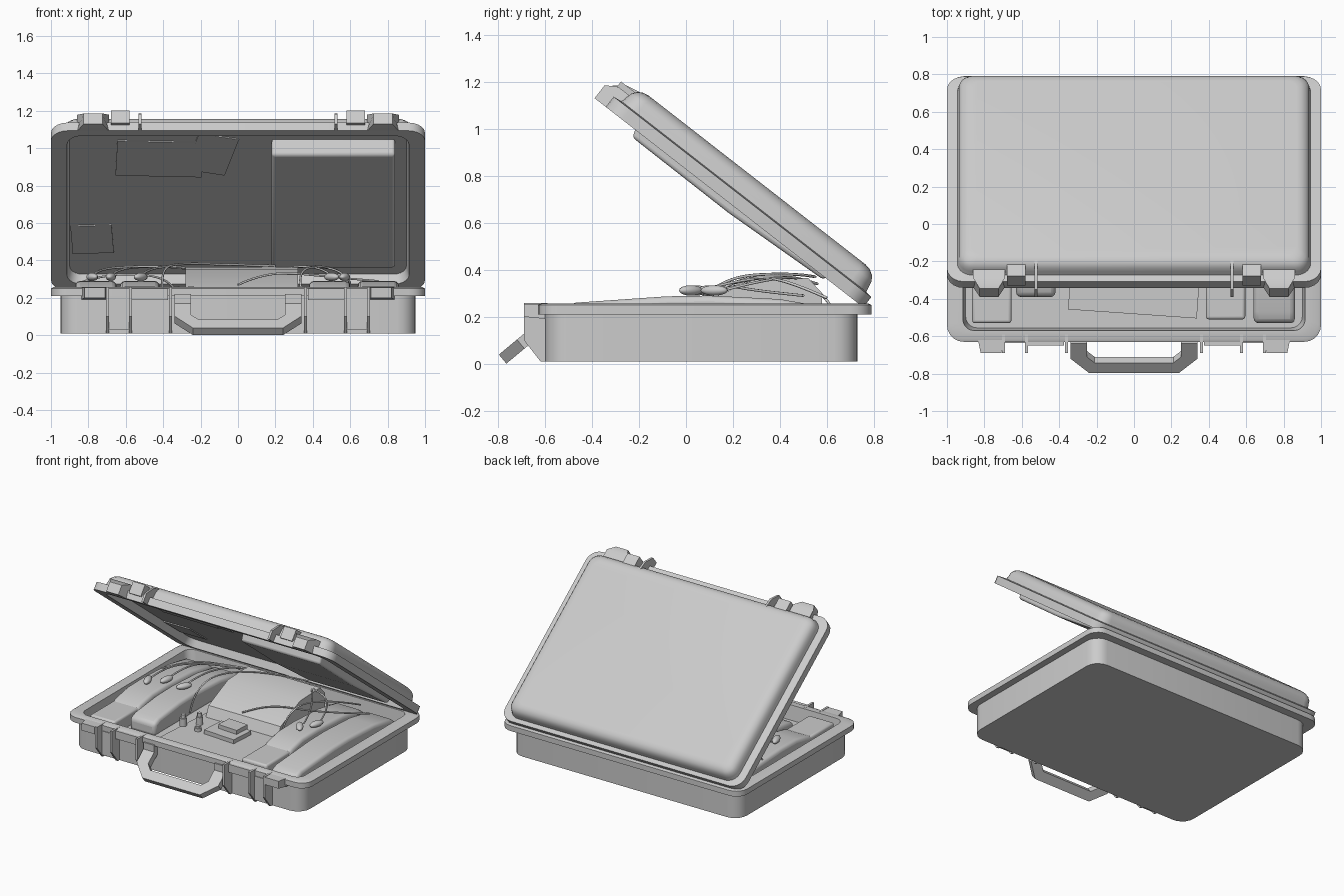
import bpy, bmesh, math
from mathutils import Matrix, Vector

if "Cube" in bpy.data.objects:
    bpy.data.objects.remove(bpy.data.objects["Cube"])

grey = bpy.data.materials.new("light_grey")
grey.diffuse_color = (0.6, 0.6, 0.6, 1)
grey.use_nodes = True
grey.node_tree.nodes["Principled BSDF"].inputs["Base Color"].default_value = grey.diffuse_color

# lid frame: local -y runs from hinge to front edge, local z is the outside
LID = Matrix.Translation((0, 0.755, 0.24)) @ Matrix.Rotation(math.radians(-37.9), 4, 'X')
WORLD = Matrix.Identity(4)


def finish(name, bm, matrix=WORLD, bevel=0, segs=3, angle=35):
    bmesh.ops.recalc_face_normals(bm, faces=bm.faces)
    me = bpy.data.meshes.new(name)
    bm.to_mesh(me)
    bm.free()
    ob = bpy.data.objects.new(name, me)
    bpy.context.collection.objects.link(ob)
    ob.matrix_world = matrix
    me.materials.append(grey)
    if bevel:
        mod = ob.modifiers.new("soft_edges", 'BEVEL')
        mod.width, mod.segments, mod.limit_method = bevel, segs, 'ANGLE'
        mod.angle_limit = math.radians(40)
    bpy.ops.object.select_all(action='DESELECT')
    ob.select_set(True)
    bpy.context.view_layer.objects.active = ob
    bpy.ops.object.shade_smooth_by_angle(angle=math.radians(angle))
    return ob


def shell(name, rings, matrix=WORLD, steps=5):
    """Loft rounded rectangles (half width, y0, y1, z, corner radius), both ends capped."""
    bm = bmesh.new()
    loops = []
    for hx, y0, y1, z, r in rings:
        loop = []
        for cx, cy, a0 in ((hx - r, y1 - r, 0), (r - hx, y1 - r, 90),
                           (r - hx, y0 + r, 180), (hx - r, y0 + r, 270)):
            for i in range(steps + 1):
                a = math.radians(a0 + 90 * i / steps)
                loop.append(bm.verts.new((cx + r * math.cos(a), cy + r * math.sin(a), z)))
        loops.append(loop)
    for a, b in zip(loops, loops[1:]):
        for i in range(len(a)):
            j = (i + 1) % len(a)
            bm.faces.new((a[i], a[j], b[j], b[i]))
    bm.faces.new(loops[0])
    bm.faces.new(loops[-1])
    return finish(name, bm, matrix)


def prism(name, pts, x0, x1, matrix=WORLD, bevel=0, inset=0):
    """Extrude a (y, z) profile along x; inset narrows its foremost points."""
    bm = bmesh.new()
    front = min(p[0] for p in pts)
    sides = []
    for x, s in ((x0, 1), (x1, -1)):
        sides.append([bm.verts.new((x + (s * inset if p[0] < front + 0.01 else 0), *p)) for p in pts])
    a, b = sides
    for i in range(len(pts)):
        j = (i + 1) % len(pts)
        bm.faces.new((a[i], a[j], b[j], b[i]))
    bm.faces.new(a)
    bm.faces.new(b)
    return finish(name, bm, matrix, bevel)


def box(name, lo, hi, matrix=WORLD, bevel=0):
    return prism(name, [(lo[1], lo[2]), (hi[1], lo[2]), (hi[1], hi[2]), (lo[1], hi[2])],
                 lo[0], hi[0], matrix, bevel)


def cable(name, pts, r=0.006):
    cu = bpy.data.curves.new(name, 'CURVE')
    cu.dimensions, cu.bevel_depth, cu.bevel_resolution, cu.resolution_u = '3D', r, 1, 8
    sp = cu.splines.new('NURBS')
    sp.points.add(len(pts) - 1)
    for p, co in zip(sp.points, pts):
        p.co = (*co, 1)
    sp.use_endpoint_u, sp.order_u = True, 4
    cu.materials.append(grey)
    bpy.context.collection.objects.link(bpy.data.objects.new(name, cu))


def mirrored(x0, x1):
    return ((x0, x1), (-x1, -x0))


# lower case: tub, overhanging rim and hollow inside
shell("case_base", [(0.95, -0.60, 0.73, 0.01, 0.10), (0.95, -0.60, 0.73, 0.21, 0.10),
                    (1.00, -0.63, 0.79, 0.21, 0.09), (1.00, -0.63, 0.79, 0.25, 0.09),
                    (0.985, -0.615, 0.775, 0.257, 0.08), (0.915, -0.57, 0.72, 0.257, 0.06),
                    (0.90, -0.555, 0.71, 0.15, 0.06)])

# lid: rim, domed top and shallow recess underneath
dome = [(0.94 - 0.07 * (1 - math.cos(t)), -1.345 + 0.07 * (1 - math.cos(t)),
         -0.035 - 0.07 * (1 - math.cos(t)), 0.085 + 0.065 * math.sin(t), 0.08 - 0.02 * t)
        for t in (0, 0.4, 0.8, 1.2, math.pi / 2)]
shell("case_lid", [(0.90, -1.33, -0.07, 0.055, 0.07), (0.915, -1.345, -0.055, 0.0, 0.08),
                   (1.00, -1.39, 0.0, 0.0, 0.09), (1.00, -1.39, 0.0, 0.055, 0.09),
                   (0.945, -1.35, -0.03, 0.06, 0.08)] + dome, LID)

# lid lining: padded pocket and loose sheets
prism("lid_pocket", [(-0.17, 0.06), (-0.21, -0.012), (-0.70, -0.035), (-1.22, -0.033), (-1.25, 0.06)],
      0.18, 0.84, LID, 0.015)
for x, y, w, h, turn in ((-0.42, -1.08, 0.46, 0.30, 2), (-0.14, -1.12, 0.22, 0.32, 14), (-0.78, -0.38, 0.22, 0.24, -3)):
    box("lid_sheet", (-w / 2, -h / 2, 0), (w / 2, h / 2, 0.008),
        LID @ Matrix.Translation((x, y, 0.048)) @ Matrix.Rotation(math.radians(turn), 4, 'Z'))

# lid latches and ribs
for a, b in mirrored(0.69, 0.86):
    prism("lid_latch", [(-1.33, 0.02), (-1.33, 0.10), (-1.40, 0.10), (-1.45, 0.07), (-1.45, 0.0), (-1.385, 0.0)],
          a, b, LID, inset=0.035)
for a, b in mirrored(0.58, 0.68):
    box("lid_catch", (a, -1.405, 0.04), (b, -1.30, 0.125), LID)
for a, b in mirrored(0.517, 0.533):
    prism("lid_rib", [(-1.26, 0.10), (-1.28, 0.145), (-1.38, 0.125), (-1.45, 0.065), (-1.45, 0.0), (-1.385, 0.0)],
          a, b, LID)

# front latches, ribs and hinge blocks of the lower case
for a, b in mirrored(0.69, 0.84):
    prism("base_latch", [(-0.59, 0.255), (-0.69, 0.255), (-0.69, 0.20), (-0.59, 0.19)], a, b, inset=0.02)
for a, b in mirrored(0.375, 0.57):
    box("base_catch", (a, -0.65, 0.19), (b, -0.59, 0.25))
for a, b in mirrored(0.58, 0.69):
    box("latch_backing", (a, -0.635, 0.03), (b, -0.59, 0.21))
for x in (0.362, 0.575, 0.698):
    for a, b in mirrored(x - 0.008, x + 0.008):
        prism("base_rib", [(-0.59, 0.258), (-0.69, 0.258), (-0.69, 0.10), (-0.62, 0.01), (-0.59, 0.01)], a, b)

# carrying handle, tilted down and forward
half = [(0.34, 0), (0.34, 0.135), (0.24, 0.235)]
inner = [(0.21, 0.165), (0.25, 0.125), (0.25, 0)]
outline = half + [(-x, s) for x, s in reversed(half)] + [(-x, s) for x, s in reversed(inner)] + inner
bm = bmesh.new()
d, n = Vector((0, -0.77, -0.64)), Vector((0, -0.64, 0.77))
start = Vector((0, -0.60, 0.17))
lo, hi = ([bm.verts.new(Vector((x, 0, 0)) + start + d * s + n * t) for x, s in outline] for t in (-0.025, 0.025))
for i in range(len(lo)):
    j = (i + 1) % len(lo)
    bm.faces.new((lo[i], lo[j], hi[j], hi[i]))
bm.faces.new(lo)
bm.faces.new(hi)
finish("carry_handle", bm)
for a, b in mirrored(0.25, 0.34):
    box("handle_mount", (a, -0.64, 0.15), (b, -0.59, 0.22))

# soft packs in the tray: some with a lower pouch in front
for x0, x1, front, pouch in ((-0.87, -0.65, -0.53, True), (-0.63, -0.42, -0.39, False),
                             (0.38, 0.60, -0.51, True), (0.64, 0.86, -0.53, False)):
    y = front
    if pouch:
        box("pack_pouch", (x0 + 0.005, front, 0.14), (x1 - 0.005, front + 0.3, 0.245), bevel=0.015)
        y = front + 0.25
    prism("pack", [(y, 0.14), (y, 0.235), (y + 0.06, 0.26), (-0.08, 0.287), (0.1, 0.29), (0.4, 0.275),
                   (0.60, 0.24), (0.66, 0.20), (0.66, 0.14)], x0, x1, bevel=0.025)

# centre device with sloped top, card and small boxes around it
prism("centre_device", [(0.0, 0.14), (0.05, 0.25), (0.28, 0.355), (0.52, 0.365), (0.58, 0.30), (0.58, 0.14)],
      -0.28, 0.32)
TILT = Matrix.Rotation(math.radians(-4), 4, 'Z')
box("tray_card", (-0.32, -0.48, 0.145), (0.37, 0.10, 0.175), TILT)
box("small_device", (-0.12, -0.22, 0.17), (0.14, -0.03, 0.205), TILT)
box("small_device_top", (-0.06, -0.14, 0.20), (0.10, -0.02, 0.235), TILT)

# knobs standing on the tray
for x, y, h in ((-0.33, -0.18, 0.09), (-0.25, -0.10, 0.09), (-0.20, -0.19, 0.04)):
    for r, k in ((0.025, h * 0.7), (0.016, h)):
        bm = bmesh.new()
        bmesh.ops.create_cone(bm, cap_ends=True, segments=12, radius1=r, radius2=r, depth=k)
        finish("knob", bm, Matrix.Translation((x, y, 0.17 + k / 2)))

# plugs with their cables running to the centre
for x, y, turn in ((-0.78, 0.04, 20), (-0.68, 0.12, -10), (-0.52, 0.10, -30), (0.50, 0.02, 35), (0.57, 0.12, -15)):
    bm = bmesh.new()
    bmesh.ops.create_uvsphere(bm, u_segments=12, v_segments=8, radius=1)
    finish("plug", bm, Matrix.Translation((x, y, 0.312)) @ Matrix.Rotation(math.radians(turn), 4, 'Z')
           @ Matrix.Diagonal((0.026, 0.06, 0.022, 1)), angle=60)
    s = 1 if x > 0 else -1
    cable("plug_cable", [(x, y + 0.05, 0.315), (x - 0.03 * s, y + 0.18, 0.35), (x - 0.12 * s, y + 0.32, 0.37),
                         (s * 0.30, 0.46, 0.37), (s * 0.2, 0.56, 0.34)])

# loose cables around the device
cable("loose_cable", [(-0.40, 0.0, 0.18), (-0.42, 0.1, 0.36), (-0.36, 0.35, 0.39), (-0.1, 0.5, 0.38), (0.2, 0.55, 0.37)])
cable("loose_cable", [(0.36, -0.02, 0.18), (0.30, 0.15, 0.34), (0.40, 0.30, 0.38), (0.55, 0.42, 0.36), (0.6, 0.6, 0.28)])
cable("loose_cable", [(0.0, 0.05, 0.27), (0.15, 0.15, 0.34), (0.35, 0.20, 0.33), (0.5, 0.3, 0.31), (0.75, 0.5, 0.29)])
cable("loose_cable", [(-0.85, 0.3, 0.28), (-0.7, 0.45, 0.33), (-0.5, 0.5, 0.33), (-0.35, 0.6, 0.30), (-0.3, 0.65, 0.18)])
